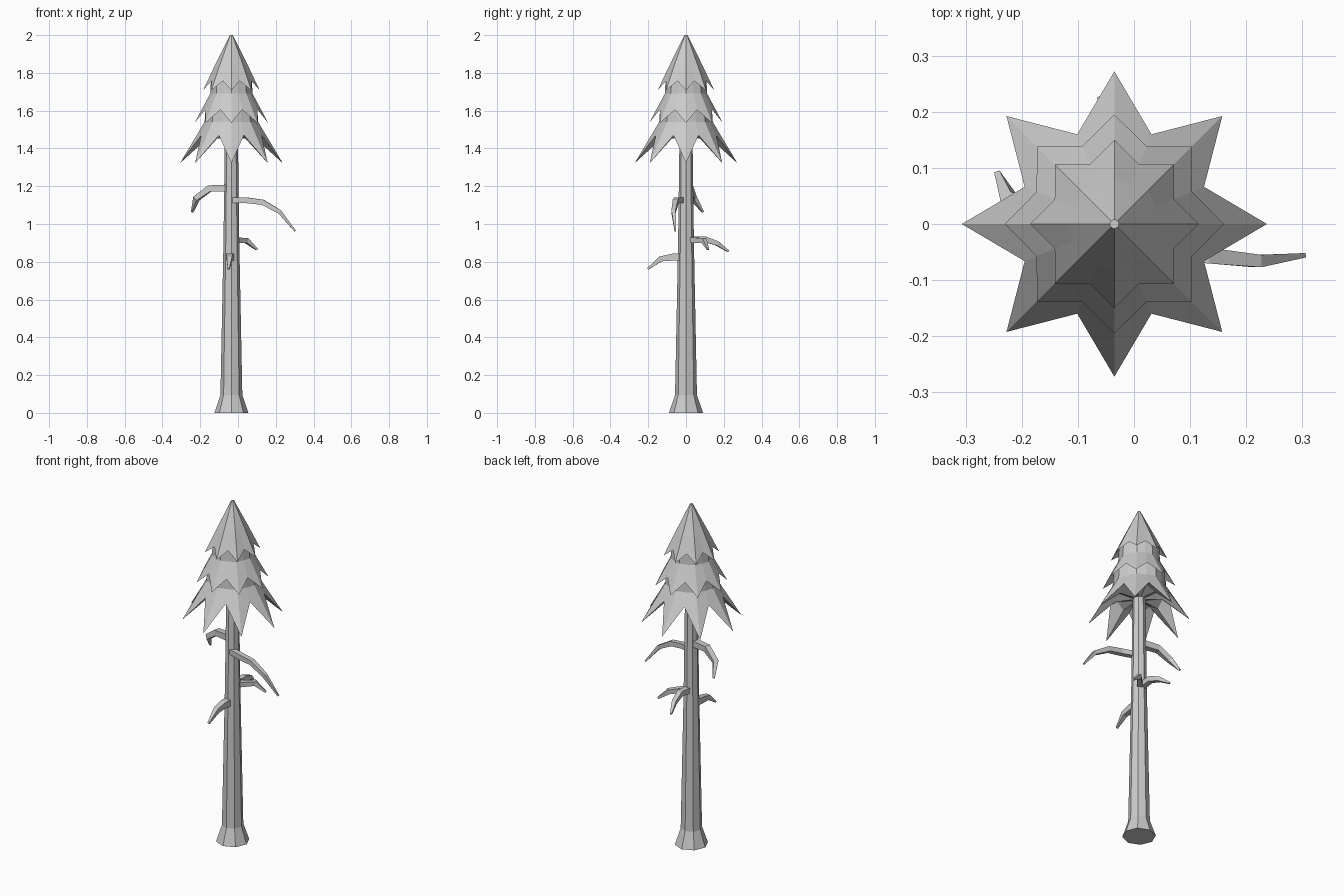
import bpy, bmesh, math
from mathutils import Vector

if "Cube" in bpy.data.objects:
    bpy.data.objects.remove(bpy.data.objects["Cube"])

CX = -0.035  # trunk axis


def loft(name, rings):
    """Join equal-length rings of points into a closed flat-shaded mesh."""
    bm = bmesh.new()
    loops = [[bm.verts.new(p) for p in ring] for ring in rings]
    n = len(loops[0])
    for a, b in zip(loops, loops[1:]):
        for i in range(n):
            j = (i + 1) % n
            bm.faces.new((a[i], a[j], b[j], b[i]))
    bm.faces.new(loops[0])
    bm.faces.new(loops[-1])
    bmesh.ops.recalc_face_normals(bm, faces=bm.faces)
    mesh = bpy.data.meshes.new(name)
    bm.to_mesh(mesh)
    bm.free()
    obj = bpy.data.objects.new(name, mesh)
    bpy.context.collection.objects.link(obj)
    return obj


def star_ring(tip_r, tip_z, val_r, val_z):
    """16-point ring alternating between needle tips and valleys."""
    pts = []
    for i in range(16):
        r, z = (tip_r, tip_z) if i % 2 == 0 else (val_r, val_z)
        a = i * math.pi / 8
        pts.append((CX + r * math.cos(a), r * math.sin(a), z))
    return pts


def octagon(r, z):
    return [(CX + r * math.cos(i * math.pi / 4), r * math.sin(i * math.pi / 4), z)
            for i in range(8)]


def branch(name, path, radii):
    """Four-sided tapering tube along a bent path."""
    pts = [Vector(p) for p in path]
    rings = []
    for i, p in enumerate(pts):
        d = (pts[min(i + 1, len(pts) - 1)] - pts[max(i - 1, 0)]).normalized()
        side = d.cross(Vector((0, 0, 1))).normalized()
        up = side.cross(d)
        r = radii[i]
        rings.append([p + side * sx * r + up * sz * r
                      for sx, sz in ((-1, -1), (1, -1), (1, 1), (-1, 1))])
    return loft(name, rings)


# Trunk with flared foot
loft("trunk", [octagon(0.09, 0), octagon(0.058, 0.095),
               octagon(0.042, 0.9), octagon(0.034, 1.5)])

# Crown: three overlapping star-edged tiers in one skin
loft("crown", [star_ring(*r) for r in (
    (0.008, 2.0, 0.008, 2.0),
    (0.085, 1.845, 0.078, 1.845),
    (0.15, 1.708, 0.115, 1.757),
    (0.108, 1.77, 0.102, 1.77),
    (0.112, 1.69, 0.108, 1.69),
    (0.195, 1.535, 0.15, 1.605),
    (0.135, 1.64, 0.13, 1.64),
    (0.142, 1.54, 0.135, 1.54),
    (0.272, 1.322, 0.173, 1.47),
    (0.13, 1.45, 0.13, 1.48),
    (0.03, 1.46, 0.03, 1.46))])

# Bare branches
branch("branch_right", [(-0.03, -0.02, 1.125), (0.05, -0.048, 1.125), (0.13, -0.056, 1.115),
                        (0.22, -0.066, 1.065), (0.303, -0.056, 0.962)],
       [0.015, 0.015, 0.014, 0.011, 0.004])
branch("branch_left", [(-0.035, 0, 1.19), (-0.15, 0.02, 1.188), (-0.22, 0.04, 1.135),
                       (-0.243, 0.09, 1.063)],
       [0.019, 0.017, 0.014, 0.005])
branch("branch_back", [(-0.035, 0, 0.915), (-0.03, 0.1, 0.92), (-0.04, 0.165, 0.897),
                       (-0.06, 0.225, 0.855)],
       [0.017, 0.015, 0.012, 0.005])
branch("twig_back", [(-0.025, 0.02, 0.915), (0.045, 0.095, 0.912), (0.1, 0.117, 0.865)],
       [0.015, 0.013, 0.005])
branch("branch_front", [(-0.035, 0, 0.825), (-0.045, -0.07, 0.825), (-0.045, -0.135, 0.815),
                        (-0.05, -0.202, 0.762)],
       [0.02, 0.018, 0.014, 0.005])
